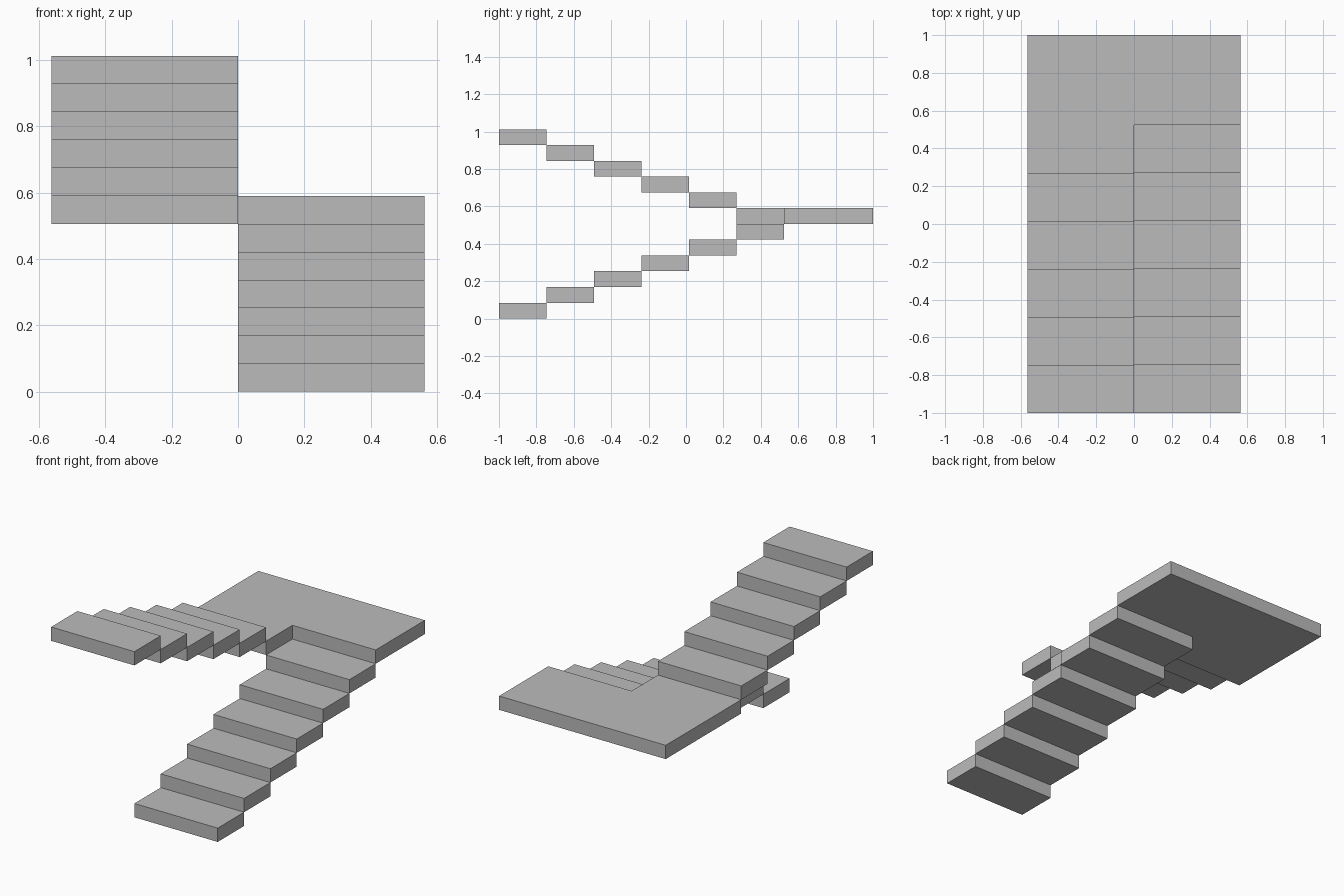
import bpy
import bmesh

if "Cube" in bpy.data.objects:
    bpy.data.objects.remove(bpy.data.objects["Cube"], do_unlink=True)

HALF_WIDTH = 0.563
RISE = 1.012 / 12
TREAD = 0.2542
LOWER_STEPS, UPPER_STEPS = 6, 5

grey = bpy.data.materials.new("stair grey")
grey.use_nodes = True
colour = (0.5, 0.5, 0.5, 1)
grey.diffuse_color = colour
grey.node_tree.nodes["Principled BSDF"].inputs["Base Color"].default_value = colour


def slab(name, outline, bottom):
    """Extrude a flat outline upward by one rise."""
    bm = bmesh.new()
    base = bm.faces.new([bm.verts.new((x, y, bottom)) for x, y in outline])
    grown = bmesh.ops.extrude_face_region(bm, geom=[base], use_keep_orig=True)
    top = [v for v in grown["geom"] if isinstance(v, bmesh.types.BMVert)]
    bmesh.ops.translate(bm, verts=top, vec=(0, 0, RISE))
    bmesh.ops.recalc_face_normals(bm, faces=bm.faces)
    mesh = bpy.data.meshes.new(name)
    bm.to_mesh(mesh)
    bm.free()
    mesh.materials.append(grey)
    obj = bpy.data.objects.new(name, mesh)
    bpy.context.collection.objects.link(obj)


def step(name, x0, x1, row, level):
    y0 = -1 + row * TREAD
    y1 = y0 + TREAD
    slab(name, [(x0, y0), (x1, y0), (x1, y1), (x0, y1)], level * RISE)


# Lower flight climbs toward the back on the left side
for i in range(LOWER_STEPS):
    step(f"lower_step_{i + 1}", 0, HALF_WIDTH, i, i)

# L-shaped landing joins both flights
near = -1 + UPPER_STEPS * TREAD
far = -1 + LOWER_STEPS * TREAD
slab("landing", [(-HALF_WIDTH, near), (0, near), (0, far), (HALF_WIDTH, far),
                 (HALF_WIDTH, 1), (-HALF_WIDTH, 1)], LOWER_STEPS * RISE)

# Upper flight returns toward the front on the right side
for i in range(UPPER_STEPS):
    step(f"upper_step_{i + 1}", -HALF_WIDTH, 0,
         UPPER_STEPS - 1 - i, LOWER_STEPS + 1 + i)
